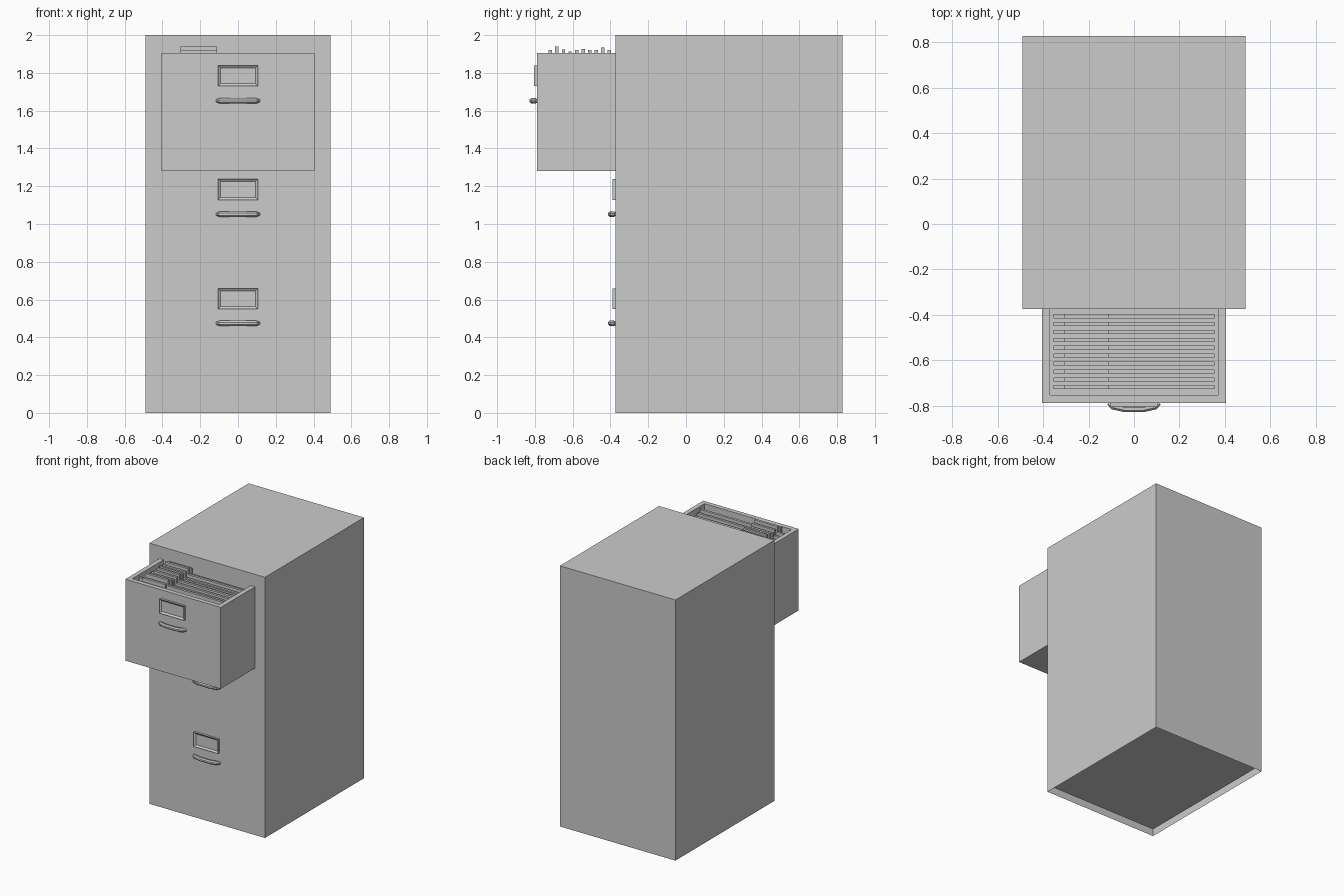
import bpy, bmesh, math
from mathutils import Vector

if "Cube" in bpy.data.objects:
    bpy.data.objects.remove(bpy.data.objects["Cube"])

FRONT, BACK = -0.373, 0.828      # cabinet faces
DRAWER = -0.788                  # open drawer face


def finish(name, bm):
    bmesh.ops.recalc_face_normals(bm, faces=bm.faces)
    me = bpy.data.meshes.new(name)
    bm.to_mesh(me)
    bm.free()
    ob = bpy.data.objects.new(name, me)
    bpy.context.collection.objects.link(ob)
    return ob


def box_bm(x, y, z, bm=None):
    bm = bm or bmesh.new()
    for v in bmesh.ops.create_cube(bm, size=1)["verts"]:
        v.co = Vector([r[0] if c < 0 else r[1] for c, r in zip(v.co, (x, y, z))])
    return bm


def prism(name, pts, z0, z1, axis="z", base=None):
    bm = bmesh.new()
    make = (lambda a, b, h: (a, b, h)) if axis == "z" else (lambda a, b, h: (a, h, b))
    face = bm.faces.new([bm.verts.new(make(a, b, z0)) for a, b in pts])
    ext = bmesh.ops.extrude_face_region(bm, geom=[face])["geom"]
    bmesh.ops.translate(bm, vec=make(0, 0, z1 - z0),
                        verts=[g for g in ext if isinstance(g, bmesh.types.BMVert)])
    return finish(name, bm)


def label_holder(name, y, z):
    # raised frame with a sunken card panel
    bm = box_bm((-0.105, 0.105), (y - 0.016, y), (z - 0.055, z + 0.055))
    bm.faces.ensure_lookup_table()
    front = min(bm.faces, key=lambda f: f.calc_center_median().y)
    bmesh.ops.inset_region(bm, faces=[front], thickness=0.019)
    bmesh.ops.translate(bm, verts=front.verts, vec=(0, 0.01, 0))
    finish(name, bm)


def handle(name, y, z):
    # faceted bow swept along a short bent path
    half = [(0.112, 0.0), (0.095, -0.014), (0.04, -0.026)]
    path = [(-a, b) for a, b in half] + half[::-1]
    bm, rings = bmesh.new(), []
    for i, (px, py) in enumerate(path):
        a, b = path[max(i - 1, 0)], path[min(i + 1, len(path) - 1)]
        t = Vector((b[0] - a[0], b[1] - a[1])).normalized()
        r = 0.009 if i in (0, len(path) - 1) else 0.015
        ring = []
        for k in range(8):
            w = math.tau * (k + 0.5) / 8
            s, c = r * math.cos(w), r * math.sin(w)
            ring.append(bm.verts.new((px - t.y * s, y + py + t.x * s, z + c)))
        rings.append(ring)
    for p, q in zip(rings, rings[1:]):
        for k in range(8):
            bm.faces.new((p[k], p[k - 7], q[k - 7], q[k]))
    bm.faces.new(rings[0])
    bm.faces.new(rings[-1])
    finish(name, bm)


# Cabinet: thin shell with its base panel raised above the floor
bm = box_bm((-0.49, 0.49), (FRONT, BACK), (0, 2))
bottom = min(bm.faces, key=lambda f: f.calc_center_median().z)
bmesh.ops.delete(bm, geom=[bottom], context="FACES_ONLY")
finish("cabinet_body", bm)
bm = bmesh.new()
bm.faces.new([bm.verts.new((x, y, 0.058)) for x, y in
              ((-0.49, FRONT), (-0.49, BACK), (0.49, BACK), (0.49, FRONT))])
finish("base_panel", bm)

# Open drawer: three walls and a floor
W, T = 0.405, 0.035
prism("drawer_walls", [(-W, FRONT), (-W, DRAWER), (W, DRAWER), (W, FRONT),
                       (W - T, FRONT), (W - T, DRAWER + T),
                       (T - W, DRAWER + T), (T - W, FRONT)], 1.28, 1.905)
finish("drawer_floor", box_bm((T - W, W - T), (DRAWER + T, FRONT), (1.28, 1.31)))

# Hanging files, each with a tab of slightly different height
tab_tops = [1.92, 1.94, 1.925, 1.912, 1.92, 1.927, 1.922, 1.922, 1.935, 1.92]
for i, top in enumerate(tab_tops):
    y, h = -0.718 + i * 0.0347, 0.009
    drop = top - 0.045
    prism(f"file_{i + 1}", [(-0.355, 1.31), (0.355, 1.31), (0.355, drop), (-0.11, drop),
                            (-0.11, top), (-0.305, top), (-0.305, drop), (-0.355, drop)],
          y - h, y + h, axis="y")

# Label holders and handles for the three drawers
for level, y, zl, zh in (("top", DRAWER, 1.785, 1.652),
                         ("middle", FRONT, 1.183, 1.052),
                         ("bottom", FRONT, 0.604, 0.474)):
    label_holder(f"{level}_label_holder", y, zl)
    handle(f"{level}_handle", y, zh)
